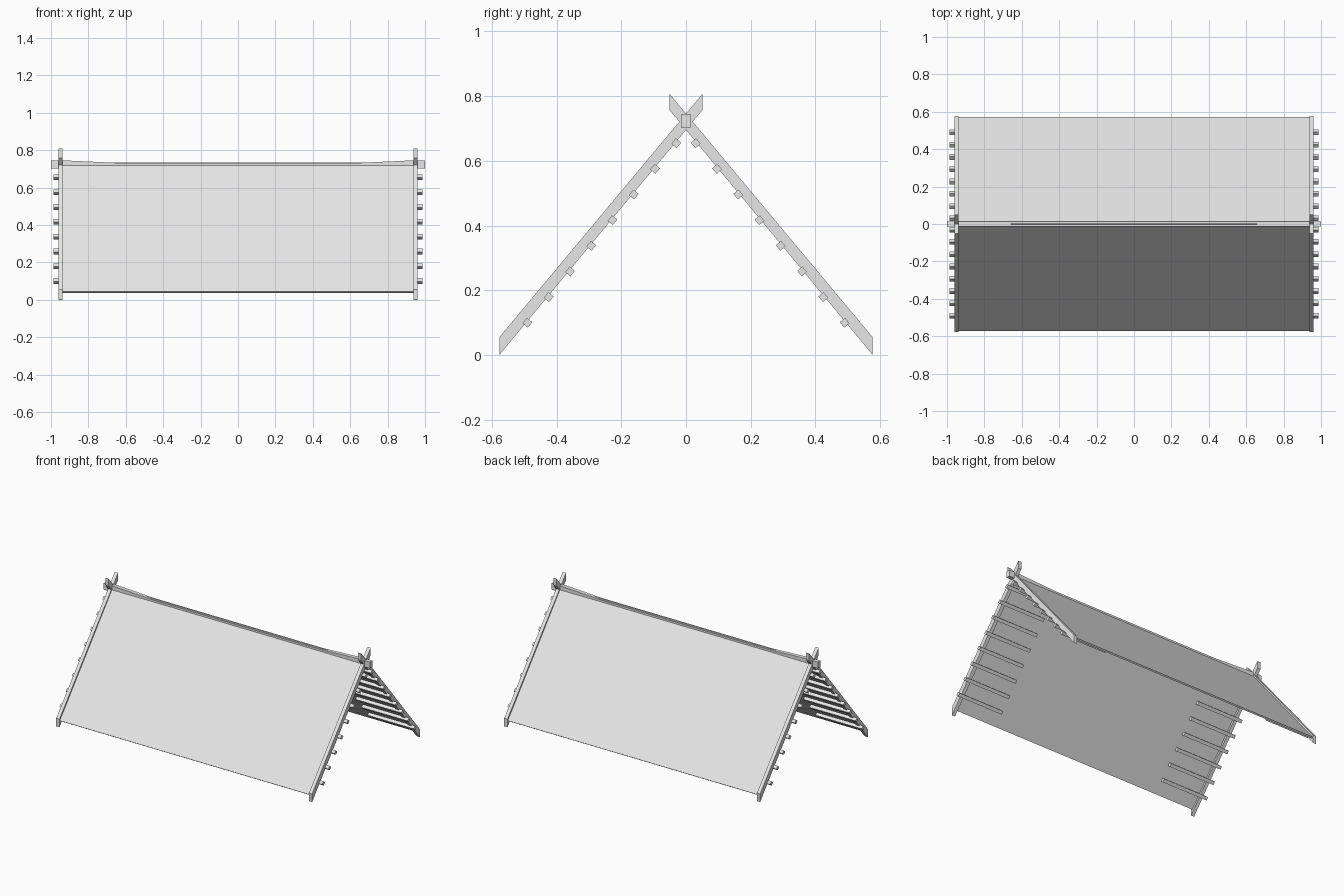
import bpy
import bmesh
from math import atan2
from mathutils import Matrix

cube = bpy.data.objects.get("Cube")
if cube:
    bpy.data.objects.remove(cube, do_unlink=True)

grey = bpy.data.materials.new("pale grey")
grey.use_nodes = True
grey.diffuse_color = (0.8, 0.8, 0.8, 1)
grey.node_tree.nodes["Principled BSDF"].inputs["Base Color"].default_value = (0.8, 0.8, 0.8, 1)

SLOPE = 1.206   # rise per unit of run
FOOT = 0.577    # half width at the eaves


def finish(name, bm):
    bmesh.ops.recalc_face_normals(bm, faces=bm.faces)
    mesh = bpy.data.meshes.new(name)
    bm.to_mesh(mesh)
    bm.free()
    mesh.materials.append(grey)
    obj = bpy.data.objects.new(name, mesh)
    bpy.context.collection.objects.link(obj)
    return obj


def loft(name, sections):
    """Skin a row of (x, [(y, z), ...]) cross-sections and cap the ends."""
    bm = bmesh.new()
    rings = [[bm.verts.new((x, y, z)) for y, z in pts] for x, pts in sections]
    for a, b in zip(rings, rings[1:]):
        for i in range(len(a)):
            j = (i + 1) % len(a)
            bm.faces.new((a[i], a[j], b[j], b[i]))
    bm.faces.new(rings[0])
    bm.faces.new(rings[-1])
    return finish(name, bm)


def underside(y):
    """Height of the rafter's lower edge for a slope with its foot at -FOOT."""
    return SLOPE * (y + FOOT)


def rect(half, low, high):
    return [(-half, low), (half, low), (half, high), (-half, high)]


for side, face in ((1, "front"), (-1, "back")):
    # Roof panel, set slightly below the top of the rafters
    run = FOOT - 0.004
    low = [(-run + 0.008, underside(-run) + 0.032), (0, underside(0) + 0.022),
           (0, underside(0) + 0.038), (-run, underside(-run) + 0.04)]
    low[0] = (-run + 0.008, underside(-run + 0.008) + 0.022)
    low[3] = (-run, underside(-run) + 0.038)
    profile = [(side * y, z) for y, z in low]
    loft(face + "_roof_panel", [(-0.945, profile), (0.945, profile)])

    for end, hand in ((1, "left"), (-1, "right")):
        # Rafter with plumb-cut ends, crossing its partner at the ridge
        tip = 0.051
        beam = [(-FOOT, 0), (tip, underside(tip)),
                (tip, underside(tip) + 0.05), (-FOOT, 0.055)]
        beam = [(side * y, z) for y, z in beam]
        loft(f"{face}_{hand}_rafter", [(end * 0.937, beam), (end * 0.961, beam)])

        # Short square battens under the rafter
        bm = bmesh.new()
        for i in range(8):
            y = -0.49 + i * 0.0657
            place = (Matrix.Translation((end * 0.813, side * y, underside(y) - 0.005))
                     @ Matrix.Rotation(side * atan2(SLOPE, 1), 4, "X")
                     @ Matrix.Diagonal((0.346, 0.022, 0.021, 1)))
            bmesh.ops.create_cube(bm, size=1, matrix=place)
        finish(f"{face}_{hand}_battens", bm)

# Ridge beam, thicker at the ends than in the middle
thick = rect(0.014, 0.702, 0.745)
thin = rect(0.013, 0.706, 0.731)
loft("ridge_beam", [(-1, thick), (-0.93, thick), (-0.63, thin),
                    (0.63, thin), (0.93, thick), (1, thick)])
